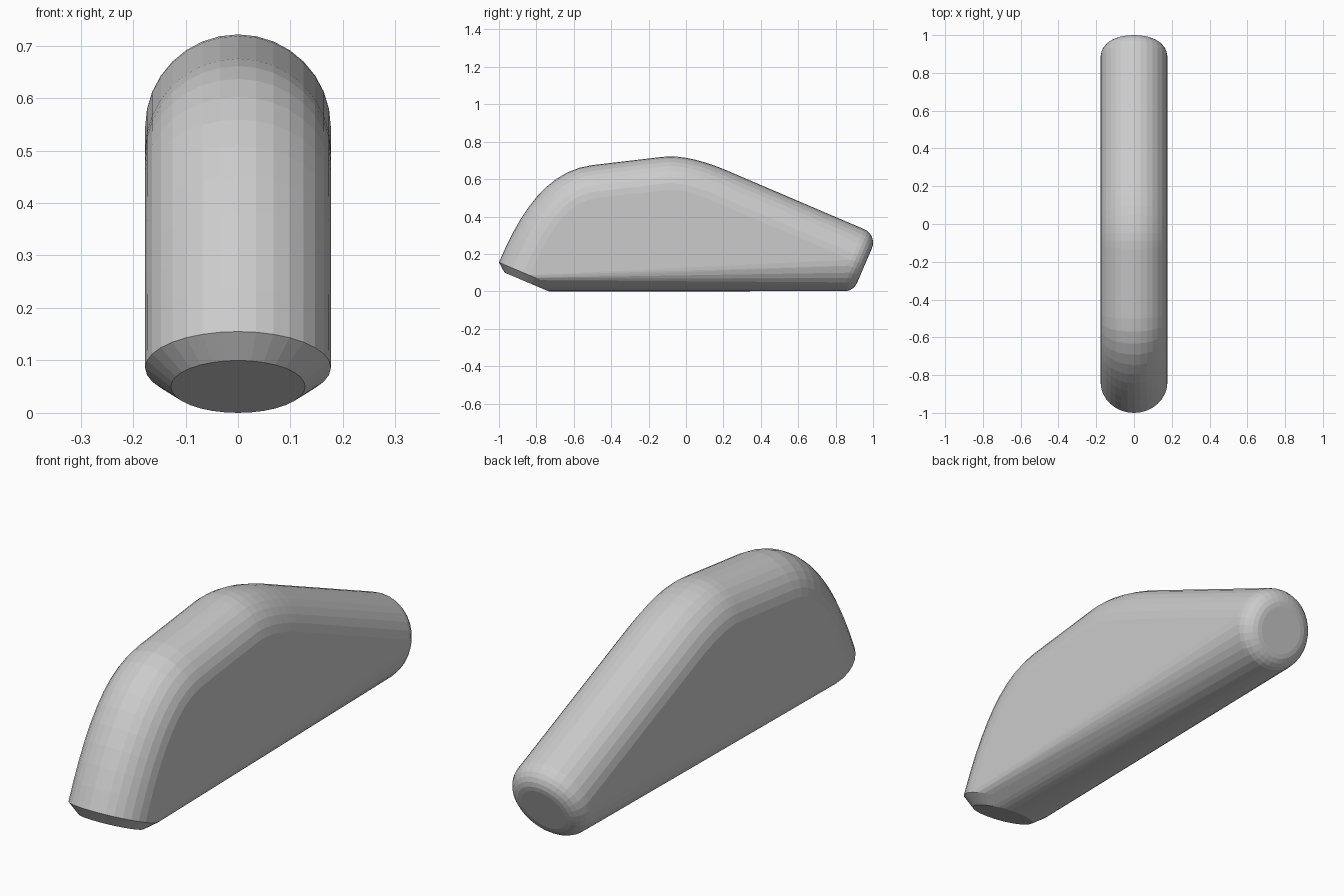
import bpy, bmesh, math
from mathutils import Vector

if "Cube" in bpy.data.objects:
    bpy.data.objects.remove(bpy.data.objects["Cube"])

R = 0.177      # half width, radius of the rounded back
SEG = 32


def bezier(p, n):
    """Points and tangents of a cubic curve in the y-z plane."""
    p = [Vector(v) for v in p]
    out = []
    for i in range(n + 1):
        t = i / n
        s = 1 - t
        pos = p[0]*s**3 + 3*p[1]*s*s*t + 3*p[2]*s*t*t + p[3]*t**3
        tan = (p[1]-p[0])*s*s + 2*(p[2]-p[1])*s*t + (p[3]-p[2])*t*t
        out.append((pos, tan.normalized()))
    return out


def add_ring(bm, centre, tangent, radius):
    """Circle across the given y-z direction."""
    normal = Vector((-tangent[1], tangent[0]))
    for i in range(SEG):
        a = 2 * math.pi * i / SEG
        yz = Vector(centre) + normal * (radius * math.sin(a))
        bm.verts.new((radius * math.cos(a), yz.x, yz.y))


bm = bmesh.new()

# round tube following the front curve and the crest
front_curve = bezier([(-1, 0.155), (-0.883, 0.431), (-0.74, 0.646), (-0.5, 0.675)], 10)
crest = bezier([(-0.13, 0.7185), (-0.035, 0.7305), (0.075, 0.704), (0.2, 0.654)], 7)
for pos, tan in front_curve + crest:
    add_ring(bm, pos - R * Vector((-tan.y, tan.x)), tan, R)

# chamfered flat disc at the front foot
axis = front_curve[0][1]
foot = front_curve[0][0] - R * Vector((-axis.y, axis.x))
add_ring(bm, foot - axis * 0.039, axis, 0.128)

# filleted tip at the rear
tip_axis = Vector((0.919, -0.394)).normalized()
fillet = 0.077
for i in range(7):
    a = i / 6 * math.pi / 2
    add_ring(bm, Vector((0.884, 0.169)) + tip_axis * (fillet * math.sin(a)),
             tip_axis, R - fillet + fillet * math.cos(a))

# one convex skin over all the rings
res = bmesh.ops.convex_hull(bm, input=bm.verts[:], use_existing_faces=False)
bmesh.ops.delete(bm, geom=[v for v in bm.verts if not v.link_faces], context='VERTS')
bmesh.ops.dissolve_limit(bm, angle_limit=math.radians(0.3),
                         verts=bm.verts[:], edges=bm.edges[:])
bmesh.ops.recalc_face_normals(bm, faces=bm.faces[:])

mesh = bpy.data.meshes.new("rounded_shell")
bm.to_mesh(mesh)
bm.free()
shell = bpy.data.objects.new("rounded_shell", mesh)
bpy.context.collection.objects.link(shell)
